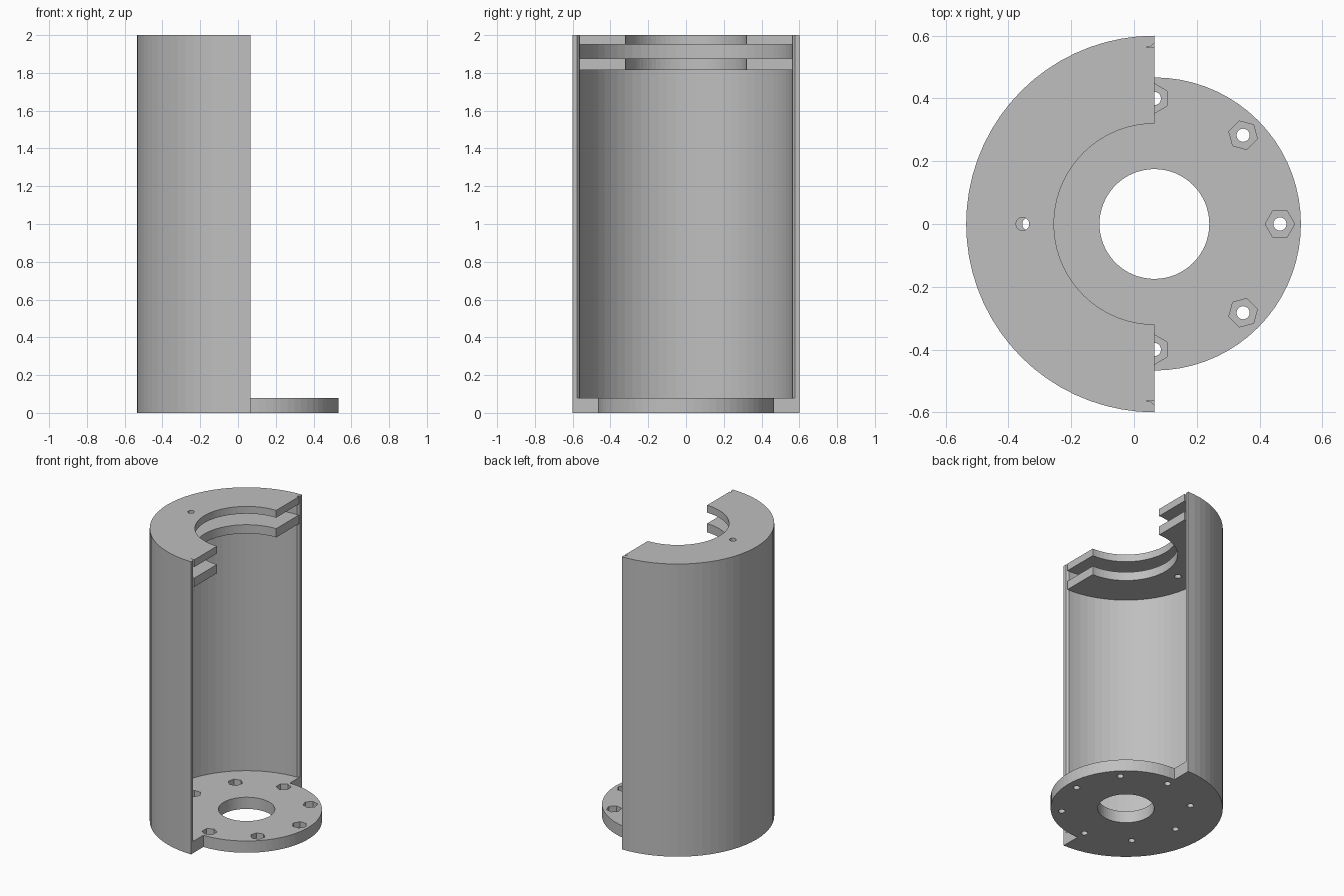
import bpy, bmesh
from math import cos, sin, radians, pi

if "Cube" in bpy.data.objects:
    bpy.data.objects.remove(bpy.data.objects["Cube"], do_unlink=True)

CX = 0.065          # axis of every round feature
R_OUT, R_IN = 0.6, 0.564
H, BASE = 2.0, 0.08

grey = bpy.data.materials.new("plain grey")
grey.use_nodes = True
colour = (0.52, 0.52, 0.52, 1)
grey.diffuse_color = colour
grey.node_tree.nodes["Principled BSDF"].inputs["Base Color"].default_value = colour


def arc(r, a, b, n, x=CX, y=0):
    """Points along an arc, both ends included, angles in degrees."""
    steps = [radians(a + (b - a) * i / n) for i in range(n + 1)]
    return [(x + r * cos(t), y + r * sin(t)) for t in steps]


def circle(r, x=CX, y=0, n=32, turn=0):
    return arc(r, turn, turn + 360, n, x, y)[:-1]


def prisms(name, outlines, z0, z1):
    """Extrude closed outlines from z0 to z1 into one object."""
    bm = bmesh.new()
    for pts in outlines:
        face = bm.faces.new([bm.verts.new((x, y, z0)) for x, y in pts])
        top = bmesh.ops.extrude_face_region(bm, geom=[face])["geom"]
        verts = [g for g in top if isinstance(g, bmesh.types.BMVert)]
        bmesh.ops.translate(bm, verts=verts, vec=(0, 0, z1 - z0))
    bmesh.ops.recalc_face_normals(bm, faces=bm.faces)
    mesh = bpy.data.meshes.new(name)
    bm.to_mesh(mesh)
    bm.free()
    mesh.materials.append(grey)
    obj = bpy.data.objects.new(name, mesh)
    bpy.context.collection.objects.link(obj)
    return obj


def cut(obj, outlines, z0, z1):
    """Subtract extruded outlines from an object."""
    cutter = prisms("cutter", outlines, z0, z1)
    cutter.hide_render = True
    mod = obj.modifiers.new("cut", "BOOLEAN")
    mod.operation, mod.solver, mod.object = "DIFFERENCE", "EXACT", cutter
    bpy.context.view_layer.objects.active = obj
    bpy.ops.object.modifier_apply(modifier=mod.name)
    bpy.data.objects.remove(cutter, do_unlink=True)


# Base plate: wide half disc under the shell, narrower half disc in the open
base = prisms("base_plate", [arc(R_OUT, 90, 270, 36) + arc(0.467, -90, 90, 36)], 0, BASE)
spots = [(CX + 0.4 * cos(k * pi / 4), 0.4 * sin(k * pi / 4), 45 * k) for k in range(8)]
bores = [circle(0.175, n=64)] + [circle(0.021, x, y, 20) for x, y, a in spots]
cut(base, bores, -0.1, 0.2)
# Hexagonal nut pockets
cut(base, [circle(0.047, x, y, 6, a) for x, y, a in spots], 0.04, 0.2)

# Half-cylinder shell with chamfered inner edges
inner = arc(R_IN, 270, 90, 36)[1:-1]
shell = arc(R_OUT, 90, 270, 36)
shell += [(CX, -0.577), (CX - 0.014, -R_IN)] + inner + [(CX - 0.014, R_IN), (CX, 0.577)]
prisms("shell_wall", [shell], BASE, H)

# Two half-ring shelves with one screw hole each
for name, z0, z1 in (("lower_ring", 1.815, 1.875), ("upper_ring", 1.95, H)):
    ring = prisms(name, [arc(R_IN, 90, 270, 36) + arc(0.32, 270, 90, 36)], z0, z1)
    cut(ring, [circle(0.021, CX - 0.42, 0, 20)], z0 - 0.02, z1 + 0.02)
